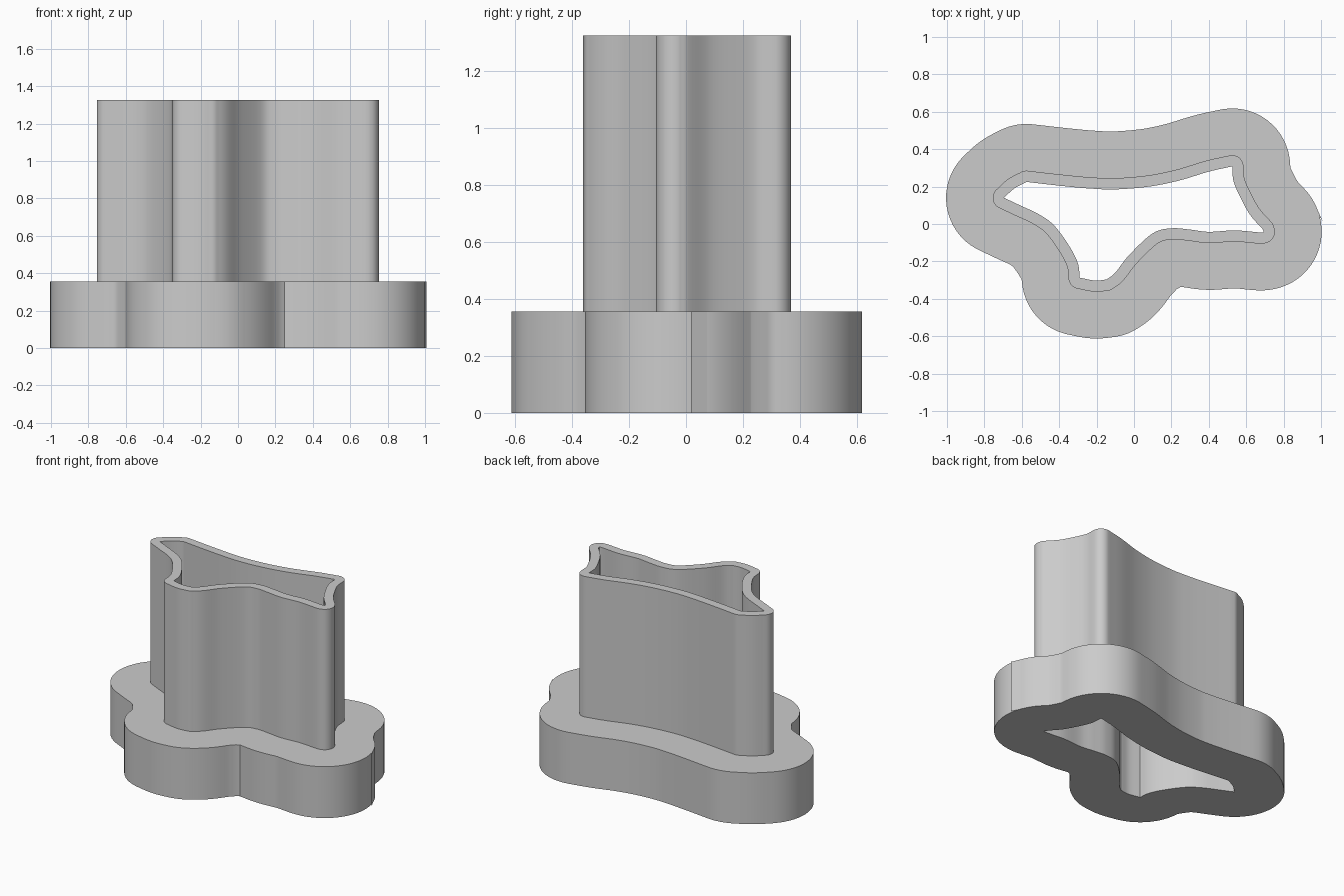
import bpy
import bmesh
import math
from mathutils import Vector
from mathutils.geometry import intersect_point_line

if "Cube" in bpy.data.objects:
    bpy.data.objects.remove(bpy.data.objects["Cube"], do_unlink=True)

FLANGE_TOP = 0.355
BLADE_TOP = 1.325
BLADE_OFFSET = 0.06
FLANGE_OFFSET = 0.31
STEPS = 7

# Inner opening: smooth runs between sharp corners, clockwise
RUNS = [
    [(-.695, .14), (-.64, .19), (-.575, .225)],
    [(-.575, .225), (-.4, .205), (-.24, .19), (-.1, .185), (.08, .2),
     (.24, .232), (.4, .28), (.525, .308)],
    [(.525, .308), (.532, .23), (.565, .15), (.62, .05), (.69, -.03)],
    [(.69, -.03), (.68, -.045), (.54, -.034), (.4, -.042), (.3, -.03), (.2, -.023),
     (.1, -.05), (-.025, -.165), (-.1, -.26), (-.147, -.297)],
    [(-.147, -.297), (-.21, -.302), (-.29, -.287)],
    [(-.29, -.287), (-.3, -.21), (-.345, -.12), (-.425, -.01),
     (-.505, .05), (-.61, .1), (-.695, .14)],
]


def smooth_run(run):
    """Catmull-Rom points along a run, without its last point."""
    pts = [Vector(p) for p in run]
    pts = [pts[0] * 2 - pts[1]] + pts + [pts[-1] * 2 - pts[-2]]
    out = []
    for a, b, c, d in zip(pts, pts[1:], pts[2:], pts[3:]):
        for i in range(STEPS):
            t = i / STEPS
            out.append((b * 2 + (c - a) * t + (a * 2 - b * 5 + c * 4 - d) * t ** 2
                        + (b * 3 - a - c * 3 + d) * t ** 3) / 2)
    return out


def distance(p, a, b):
    near, t = intersect_point_line(p, a, b)
    near = a if t < 0 else b if t > 1 else near
    return (p - near.to_2d()).length


def offset_outline(loop, gap):
    """Round offset outside a clockwise loop, with overlaps trimmed away."""
    edges = list(zip(loop, loop[1:] + loop[:1]))
    result = []
    for i, (p, q) in enumerate(edges):
        before = p - edges[i - 1][0]
        after = q - p
        start = math.atan2(before.x, -before.y)
        turn = math.atan2(before.cross(after), before.dot(after))
        if turn < 0:
            count = max(1, math.ceil(-turn / 0.12))
            spots = [(start + turn * (k + 0.5) / count, gap) for k in range(count)]
        else:
            spots = [(start + turn / 2, gap / math.cos(turn / 2))]
        for angle, reach in spots:
            s = p + Vector((math.cos(angle), math.sin(angle))) * reach
            if min(distance(s, a, b) for a, b in edges) > gap - 0.0005:
                result.append(s)
    return result


opening = [p for run in RUNS for p in smooth_run(run)]
blade = offset_outline(opening, BLADE_OFFSET)
flange = offset_outline(opening, FLANGE_OFFSET)

# Cutter body: walls between stacked outlines, closed by flat rings
bm = bmesh.new()


def add_loop(outline, z):
    verts = [bm.verts.new((p.x, p.y, z)) for p in outline]
    edges = [bm.edges.new(pair) for pair in zip(verts, verts[1:] + verts[:1])]
    return verts, edges


def add_wall(low, high):
    a, b = low[0], high[0]
    for i in range(len(a)):
        bm.faces.new((a[i - 1], a[i], b[i], b[i - 1]))


def add_ring(outer, inner):
    bmesh.ops.triangle_fill(bm, use_beauty=True, edges=outer[1] + inner[1],
                            normal=(0, 0, 1))


hole_low, hole_high = add_loop(opening, 0), add_loop(opening, BLADE_TOP)
blade_low, blade_high = add_loop(blade, FLANGE_TOP), add_loop(blade, BLADE_TOP)
flange_low, flange_high = add_loop(flange, 0), add_loop(flange, FLANGE_TOP)

add_ring(blade_high, hole_high)
add_ring(flange_high, blade_low)
add_ring(flange_low, hole_low)
add_wall(hole_low, hole_high)
add_wall(blade_low, blade_high)
add_wall(flange_low, flange_high)
bmesh.ops.recalc_face_normals(bm, faces=bm.faces[:])

mesh = bpy.data.meshes.new("cutter_body")
bm.to_mesh(mesh)
bm.free()
body = bpy.data.objects.new("cutter_body", mesh)
bpy.context.collection.objects.link(body)

# Plain grey material
grey = bpy.data.materials.new("plain grey")
grey.use_nodes = True
colour = (0.6, 0.6, 0.6, 1)
grey.diffuse_color = colour
grey.node_tree.nodes["Principled BSDF"].inputs["Base Color"].default_value = colour
mesh.materials.append(grey)

bpy.context.view_layer.objects.active = body
body.select_set(True)
bpy.ops.object.shade_smooth_by_angle(angle=math.radians(30))
